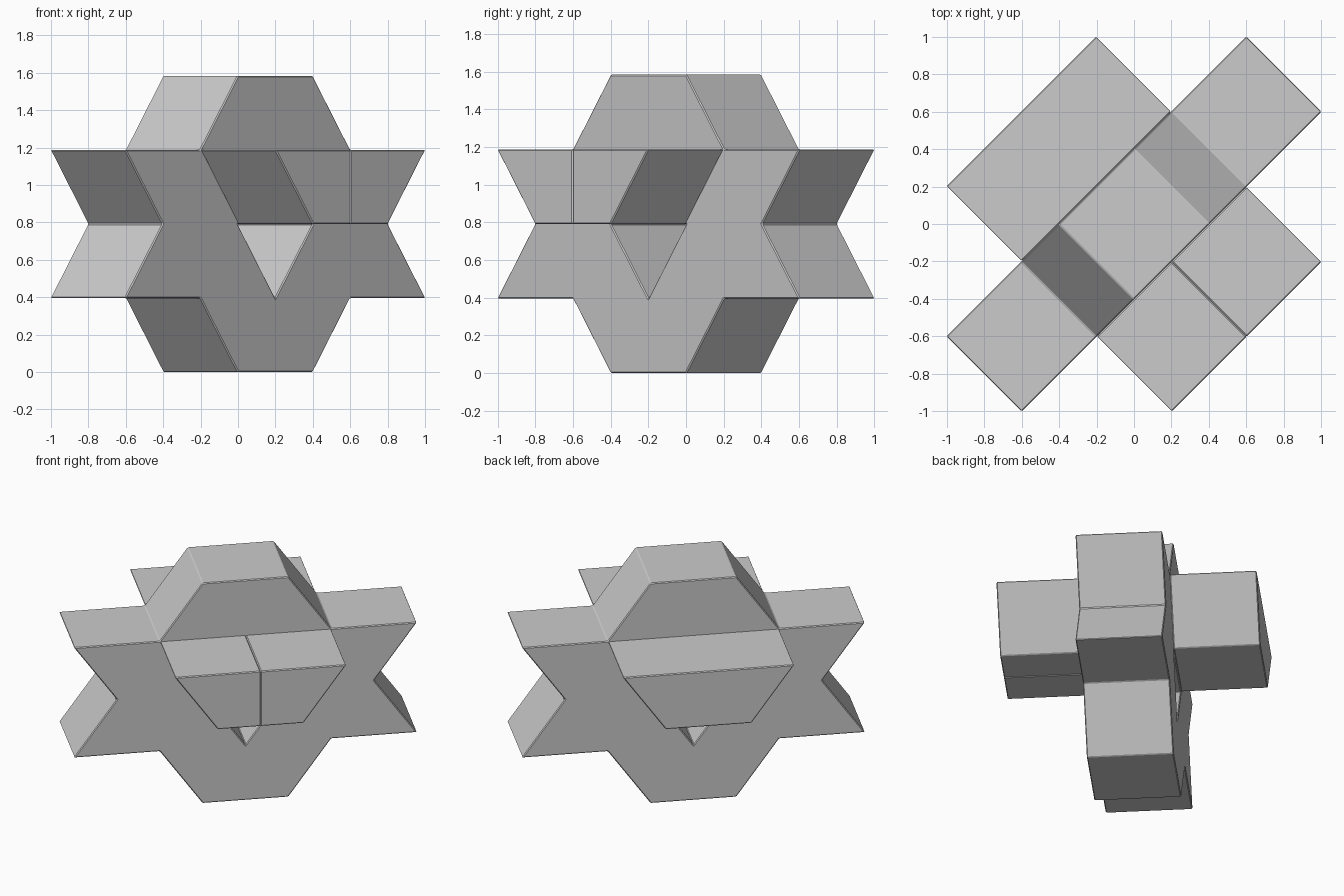
import bpy, bmesh
from math import radians, sqrt

if "Cube" in bpy.data.objects:
    bpy.data.objects.remove(bpy.data.objects["Cube"])

U = 0.4 / sqrt(2) * 1.004   # horizontal lattice unit along the diagonals
H = 0.396                   # height of one layer


def slab(name, half, y0, y1, mirrored=True, flip=1):
    """Extrude a half profile (lattice units) from y0 to y1, then mirror it."""
    bm = bmesh.new()
    rings = [[bm.verts.new((flip * p * U, y * U, z * H)) for p, z in half] for y in (y0, y1)]
    for ring in rings:
        bm.faces.new(ring)
    n = len(half)
    for i in range(n):
        j = (i + 1) % n
        # leave the mirror plane open so both halves weld
        if mirrored and half[i][0] == 0 and half[j][0] == 0:
            continue
        bm.faces.new((rings[0][i], rings[0][j], rings[1][j], rings[1][i]))
    if mirrored:
        geom = bmesh.ops.mirror(bm, geom=bm.verts[:] + bm.edges[:] + bm.faces[:],
                                axis='X', merge_dist=0.0001)
        bmesh.ops.remove_doubles(bm, verts=bm.verts[:], dist=0.0001)
        # join the two coplanar halves of every face
        seam = [e for e in bm.edges if len(e.link_faces) == 2
                and all(abs(v.co.x) < 1e-5 for v in e.verts)
                and abs(e.verts[0].co.z - e.verts[1].co.z) < 1e-5
                and e.calc_face_angle(1) < 0.01]
        bmesh.ops.dissolve_edges(bm, edges=seam, use_verts=False)
    bmesh.ops.recalc_face_normals(bm, faces=bm.faces[:])
    me = bpy.data.meshes.new(name)
    bm.to_mesh(me)
    bm.free()
    ob = bpy.data.objects.new(name, me)
    bpy.context.collection.objects.link(ob)
    ob.rotation_euler.z = radians(45)
    bev = ob.modifiers.new("worn_edges", 'BEVEL')
    bev.width = 0.006
    bev.segments = 1
    bev.limit_method = 'ANGLE'
    bev.angle_limit = radians(30)
    return ob


# Middle layer: truncated six-pointed star with a triangular window
star = [(0, 0), (1, 0), (2, 1), (4, 1), (3, 2), (4, 3), (2, 3), (1, 4), (0, 4),
        (0, 2), (1, 2), (0, 1)]
slab("star_core", star, -1, 1)

# Outer layers: trapezoid bars, one piece at the back and two at the front
bar = [(0, 2), (1, 2), (2, 3), (0, 3)]
slab("back_bar", bar, 1, 3)
slab("front_bar_right", bar, -3, -1, mirrored=False)
slab("front_bar_left", bar, -3, -1, mirrored=False, flip=-1)
